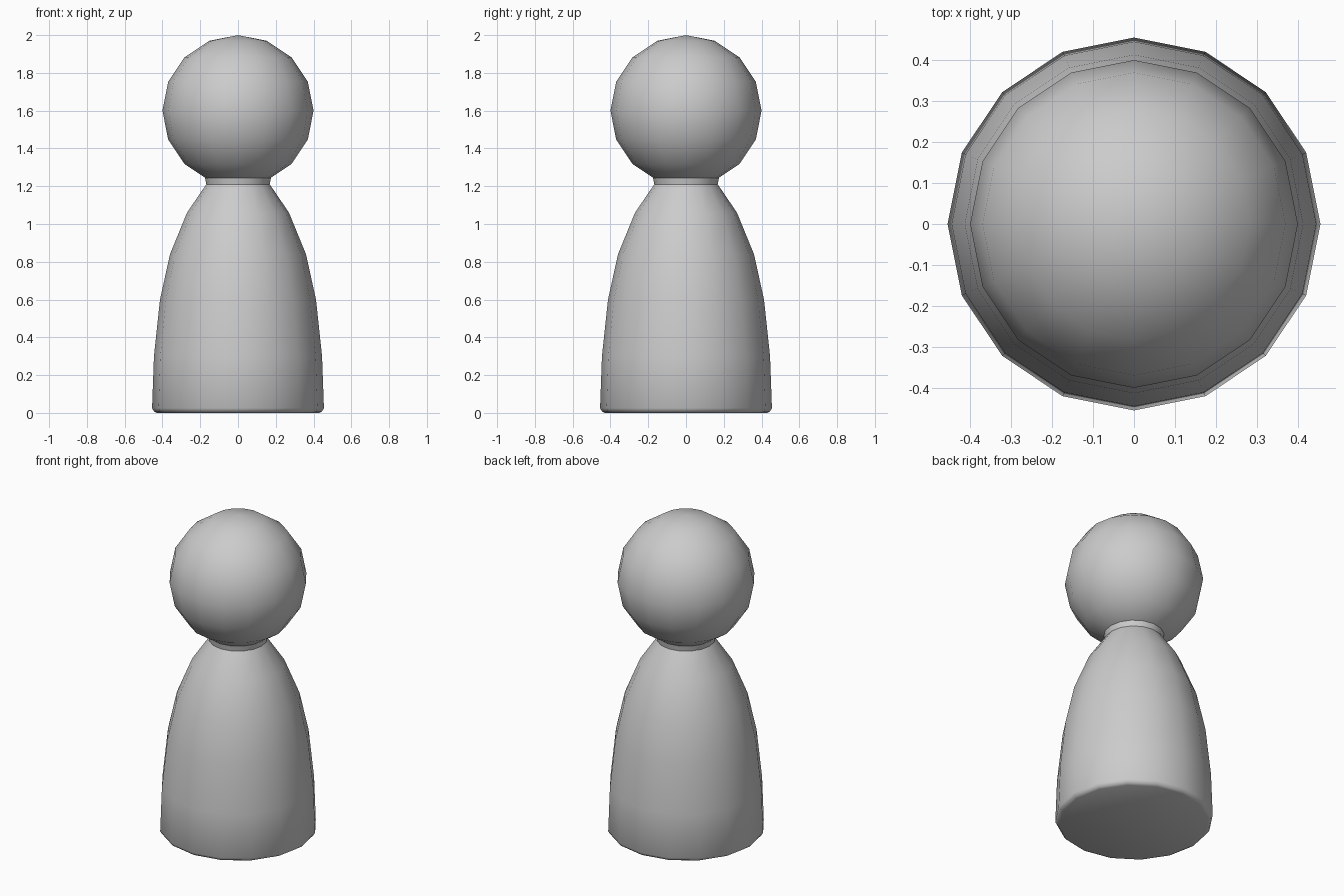
import bpy, bmesh
from math import cos, sin, pi, radians

if "Cube" in bpy.data.objects:
    bpy.data.objects.remove(bpy.data.objects["Cube"])

SIDES = 16


def finish(bm, name):
    """Turn a bmesh into a smooth-shaded object."""
    bmesh.ops.recalc_face_normals(bm, faces=bm.faces)
    mesh = bpy.data.meshes.new(name)
    bm.to_mesh(mesh)
    bm.free()
    ob = bpy.data.objects.new(name, mesh)
    bpy.context.collection.objects.link(ob)
    bpy.ops.object.select_all(action='DESELECT')
    ob.select_set(True)
    bpy.context.view_layer.objects.active = ob
    bpy.ops.object.shade_smooth_by_angle(angle=radians(40))
    return ob


def lathe(name, profile):
    """Revolve (radius, z) points around z and cap both ends."""
    bm = bmesh.new()
    rings = [[bm.verts.new((r * cos(2 * pi * i / SIDES), r * sin(2 * pi * i / SIDES), z))
              for i in range(SIDES)] for r, z in profile]
    for low, high in zip(rings, rings[1:]):
        for i in range(SIDES):
            j = (i + 1) % SIDES
            bm.faces.new((low[i], low[j], high[j], high[i]))
    bm.faces.new(rings[0][::-1])
    bm.faces.new(rings[-1])
    return finish(bm, name)


# Bell-shaped body with a small bevelled foot and a short flared neck
lathe("body", [(0.43, 0.0), (0.445, 0.008), (0.455, 0.025), (0.445, 0.30),
               (0.413, 0.60), (0.36, 0.84), (0.27, 1.06),
               (0.168, 1.21), (0.175, 1.247)])

# Round head
bm = bmesh.new()
bmesh.ops.create_uvsphere(bm, u_segments=SIDES, v_segments=8, radius=0.4)
bmesh.ops.translate(bm, verts=bm.verts, vec=(0, 0, 1.6))
finish(bm, "head")
